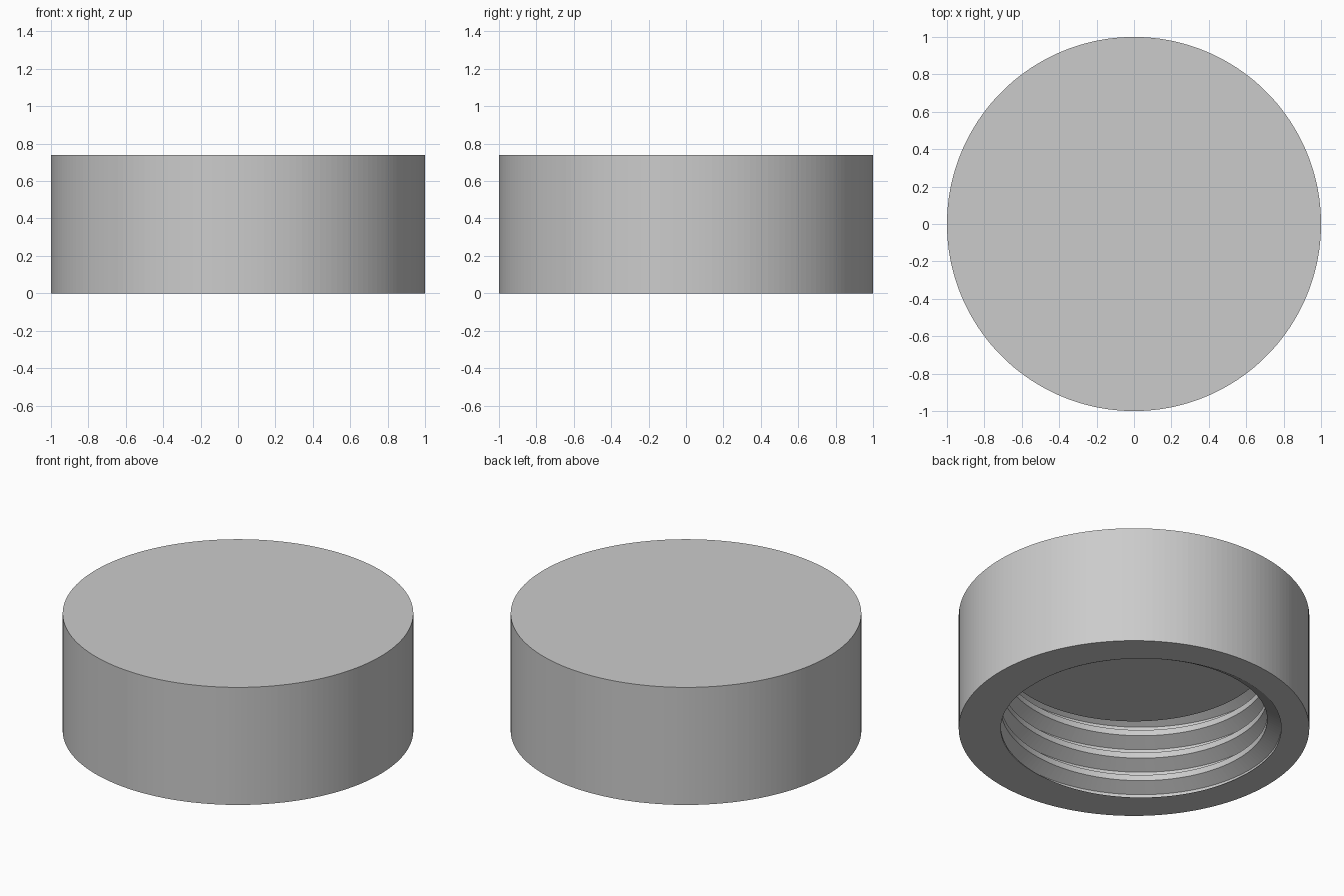
import bpy, bmesh, math

SEGMENTS = 180
HEIGHT, RADIUS = 0.74, 1.0
PITCH = HEIGHT / 5
THREAD_TOP = 0.64                 # height where the thread ends
PLUG_BOTTOM, PLUG_RADIUS = 0.49, 0.77
CREST, ROOT = 0.76, 0.84          # thread radii
START = math.radians(315.5)       # angle where a crest meets the rim

old = bpy.data.objects.get("Cube")
if old:
    bpy.data.objects.remove(old, do_unlink=True)

grey = bpy.data.materials.new("Plain grey")
grey.use_nodes = True
colour = (0.6, 0.6, 0.6, 1)
grey.diffuse_color = colour
grey.node_tree.nodes["Principled BSDF"].inputs["Base Color"].default_value = colour


def add_object(name, bm):
    bmesh.ops.recalc_face_normals(bm, faces=bm.faces[:])
    mesh = bpy.data.meshes.new(name)
    bm.to_mesh(mesh)
    bm.free()
    mesh.materials.append(grey)
    bpy.context.collection.objects.link(bpy.data.objects.new(name, mesh))


def ring(bm, radius, z):
    angles = [math.tau * k / SEGMENTS for k in range(SEGMENTS)]
    return [bm.verts.new((radius * math.cos(a), radius * math.sin(a), z))
            for a in angles]


def join_rings(bm, low, high):
    for k in range(SEGMENTS):
        m = (k + 1) % SEGMENTS
        bm.faces.new((low[k], low[m], high[m], high[k]))


def fill_open_edges(bm, z):
    edges = [e for e in bm.edges if e.is_boundary
             and all(abs(v.co.z - z) < 1e-4 for v in e.verts)]
    bmesh.ops.triangle_fill(bm, edges=edges, use_beauty=True, normal=(0, 0, -1))


# Helical thread wall: one trapezoid profile per pitch, swept once around
bm = bmesh.new()
profile = [(CREST, -1 / 8), (CREST, 1 / 8), (ROOT, 7 / 16), (ROOT, 9 / 16)]
columns = []
for j in range(SEGMENTS + 1):
    turn = j / SEGMENTS
    a = START + math.tau * turn
    columns.append([
        bm.verts.new((r * math.cos(a), r * math.sin(a), (n + t + turn) * PITCH))
        for n in range(-2, 6) for r, t in profile])
for left, right in zip(columns, columns[1:]):
    for i in range(len(left) - 1):
        bm.faces.new((left[i], left[i + 1], right[i + 1], right[i]))
bmesh.ops.remove_doubles(bm, verts=bm.verts[:], dist=1e-5)

# Trim the thread at the rim and at its upper end
for z, normal in ((0, (0, 0, -1)), (THREAD_TOP, (0, 0, 1))):
    bmesh.ops.bisect_plane(bm, geom=bm.verts[:] + bm.edges[:] + bm.faces[:],
                           plane_co=(0, 0, z), plane_no=normal, clear_outer=True)
bmesh.ops.remove_doubles(bm, verts=bm.verts[:], dist=1e-5)
fill_open_edges(bm, THREAD_TOP)

# Outer wall, flat top, and the rim between the wall and the thread
low, high = ring(bm, RADIUS, 0), ring(bm, RADIUS, HEIGHT)
join_rings(bm, low, high)
bm.faces.new(high)
fill_open_edges(bm, 0)
add_object("threaded_cap", bm)

# Solid plug that forms the ceiling of the socket
bm = bmesh.new()
low, high = ring(bm, PLUG_RADIUS, PLUG_BOTTOM), ring(bm, PLUG_RADIUS, THREAD_TOP)
join_rings(bm, low, high)
bm.faces.new(low)
bm.faces.new(high)
add_object("inner_plug", bm)
